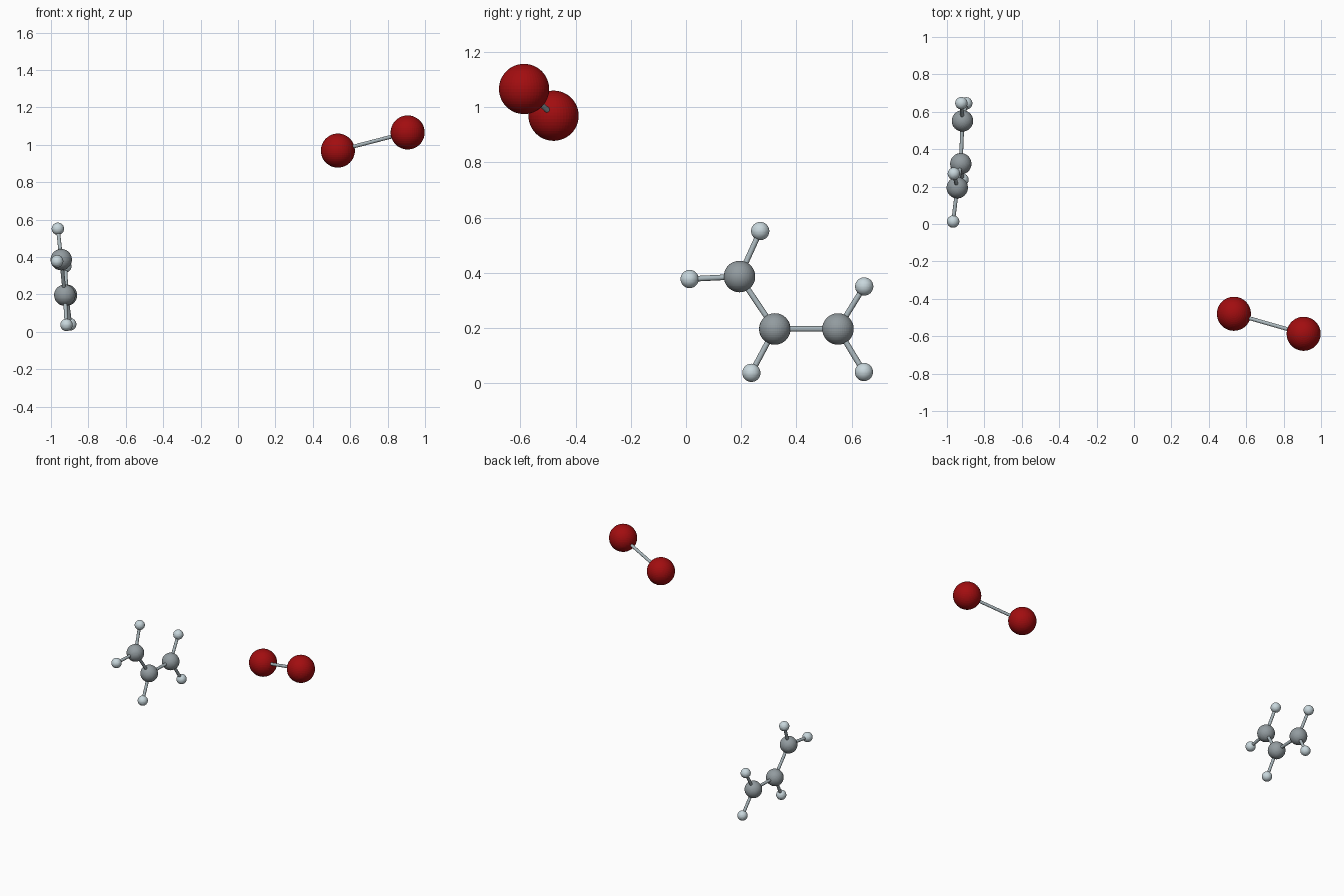
import bpy
from mathutils import Vector

if "Cube" in bpy.data.objects:
    bpy.data.objects.remove(bpy.data.objects["Cube"])


def material(name, rgb):
    m = bpy.data.materials.new(name)
    m.diffuse_color = (*rgb, 1)
    m.use_nodes = True
    m.node_tree.nodes["Principled BSDF"].inputs["Base Color"].default_value = m.diffuse_color
    return m


# element: (sphere radius, material)
KINDS = {
    "bromine": (0.091, material("dark_red", (0.36, 0.004, 0.005))),
    "carbon": (0.057, material("mid_grey", (0.29, 0.33, 0.35))),
    "hydrogen": (0.033, material("pale_grey", (0.58, 0.68, 0.72))),
}
BOND_MAT = material("bond_grey", (0.40, 0.47, 0.50))
BOND_RADIUS = 0.010

# atom: (element, centre)
ATOMS = {
    "bromine_near": ("bromine", (0.534, -0.480, 0.969)),
    "bromine_far": ("bromine", (0.907, -0.587, 1.066)),
    "carbon_upper": ("carbon", (-0.945, 0.194, 0.386)),
    "carbon_middle": ("carbon", (-0.926, 0.322, 0.196)),
    "carbon_end": ("carbon", (-0.917, 0.551, 0.196)),
    "hydrogen_top": ("hydrogen", (-0.963, 0.269, 0.551)),
    "hydrogen_side": ("hydrogen", (-0.967, 0.013, 0.377)),
    "hydrogen_middle": ("hydrogen", (-0.917, 0.237, 0.037)),
    "hydrogen_end_upper": ("hydrogen", (-0.923, 0.646, 0.350)),
    "hydrogen_end_lower": ("hydrogen", (-0.897, 0.645, 0.040)),
}

BONDS = [
    ("bromine_near", "bromine_far"),
    ("carbon_upper", "carbon_middle"),
    ("carbon_middle", "carbon_end"),
    ("carbon_upper", "hydrogen_top"),
    ("carbon_upper", "hydrogen_side"),
    ("carbon_middle", "hydrogen_middle"),
    ("carbon_end", "hydrogen_end_upper"),
    ("carbon_end", "hydrogen_end_lower"),
]

# Atoms: finely faceted balls
for name, (kind, centre) in ATOMS.items():
    radius, mat = KINDS[kind]
    bpy.ops.mesh.primitive_uv_sphere_add(segments=48, ring_count=24,
                                         radius=radius, location=centre)
    ob = bpy.context.object
    ob.name = name
    ob.data.materials.append(mat)

# Bonds: thin rods from centre to centre
for i, (a, b) in enumerate(BONDS, 1):
    p, q = Vector(ATOMS[a][1]), Vector(ATOMS[b][1])
    d = q - p
    bpy.ops.mesh.primitive_cylinder_add(
        vertices=24, radius=BOND_RADIUS, depth=d.length, location=(p + q) / 2,
        rotation=d.to_track_quat("Z", "Y").to_euler())
    ob = bpy.context.object
    ob.name = f"bond_{i}"
    ob.data.materials.append(BOND_MAT)
    bpy.ops.object.shade_smooth_by_angle()
